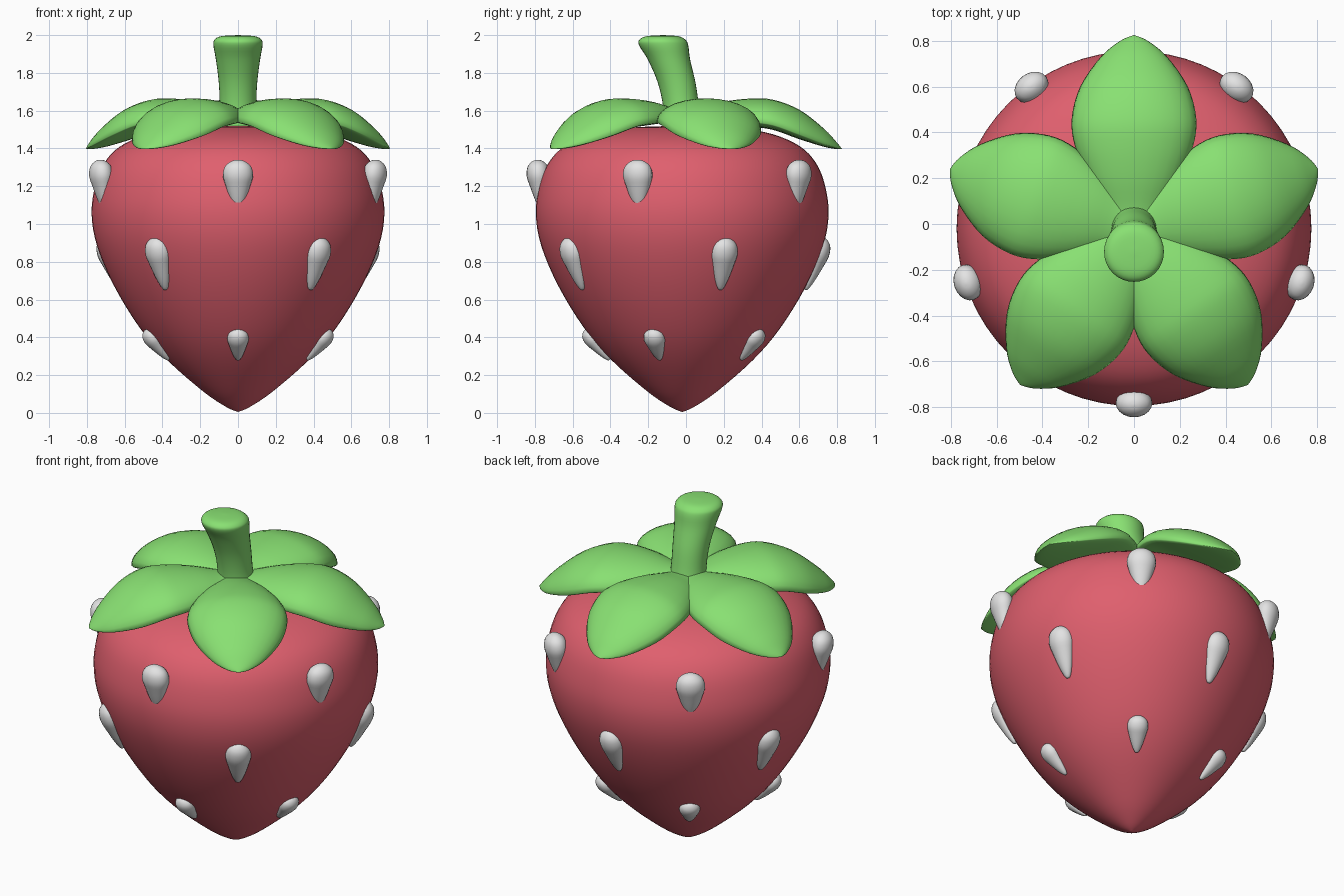
import bpy, bmesh
from math import sin, cos, pi, radians

cube = bpy.data.objects.get("Cube")
if cube:
    bpy.data.objects.remove(cube, do_unlink=True)


def material(name, rgb):
    m = bpy.data.materials.new(name)
    m.use_nodes = True
    m.diffuse_color = (*rgb, 1)
    m.node_tree.nodes["Principled BSDF"].inputs["Base Color"].default_value = (*rgb, 1)
    return m


RED = material("berry red", (0.74, 0.115, 0.155))
GREEN = material("leaf green", (0.25, 0.75, 0.17))
GREY = material("seed grey", (0.77, 0.77, 0.77))
CENTRE_Y = -0.02


def smooth_path(keys, steps):
    """Catmull-Rom resampling of a list of equal-length tuples."""
    out = []
    last = len(keys) - 1
    for i in range(last):
        a, b, c, d = (keys[max(0, min(last, i + k))] for k in (-1, 0, 1, 2))
        for s in range(steps):
            t = s / steps
            out.append(tuple(
                q + 0.5 * t * (r - p + t * (2*p - 5*q + 4*r - w + t * (3*(q - r) + w - p)))
                for p, q, r, w in zip(a, b, c, d)))
    out.append(keys[-1])
    return out


def loft(name, rings, mat):
    """Skin closed rings of points; the end rings may collapse to a point."""
    bm = bmesh.new()
    rows = [[bm.verts.new(p) for p in ring] for ring in rings]
    n = len(rows[0])
    for a, b in zip(rows, rows[1:]):
        for i in range(n):
            j = (i + 1) % n
            bm.faces.new((a[i], a[j], b[j], b[i]))
    bmesh.ops.remove_doubles(bm, verts=bm.verts, dist=0.0002)
    bmesh.ops.recalc_face_normals(bm, faces=bm.faces)
    for f in bm.faces:
        f.smooth = True
    mesh = bpy.data.meshes.new(name)
    bm.to_mesh(mesh)
    bm.free()
    mesh.materials.append(mat)
    ob = bpy.data.objects.new(name, mesh)
    bpy.context.collection.objects.link(ob)
    return ob


def oval(y, z, rx, ry, n):
    rx, ry = max(rx, 0), max(ry, 0)
    return [(rx * cos(2*pi*i/n), y + ry * sin(2*pi*i/n), z) for i in range(n)]


# Berry body: (height, radius)
body_keys = [(0.005, 0), (0.03, 0.06), (0.11, 0.18), (0.28, 0.375), (0.45, 0.52),
             (0.67, 0.655), (0.88, 0.745), (1.05, 0.775), (1.2, 0.757), (1.32, 0.71),
             (1.41, 0.625), (1.475, 0.48), (1.51, 0.28), (1.52, 0)]
body = loft("berry_body", [oval(0, z, r, r, 64) for z, r in smooth_path(body_keys, 4)], RED)
body.location.y = CENTRE_Y

# Stem: (y, z, half width, half depth), bent forward and flared at the top
stem_keys = [(-0.01, 1.5, 0.115, 0.11), (-0.025, 1.62, 0.098, 0.096),
             (-0.05, 1.75, 0.102, 0.1), (-0.09, 1.87, 0.117, 0.112),
             (-0.118, 1.945, 0.13, 0.13), (-0.125, 1.975, 0.125, 0.122),
             (-0.125, 1.994, 0.09, 0.085), (-0.12, 2.0, 0, 0)]
loft("stem", [oval(y, z, rx, ry, 32) for y, z, rx, ry in smooth_path(stem_keys, 4)], GREEN)

# Leaves: (reach, half width, edge height, crown height)
leaf_keys = [(-0.06, 0, 1.56, 1.56), (0, 0.08, 1.56, 1.6), (0.1, 0.13, 1.56, 1.62),
             (0.22, 0.2, 1.55, 1.648), (0.36, 0.258, 1.54, 1.664), (0.48, 0.272, 1.525, 1.658),
             (0.62, 0.235, 1.475, 1.605), (0.75, 0.145, 1.425, 1.505),
             (0.82, 0.06, 1.402, 1.43), (0.845, 0, 1.398, 1.398)]


def leaf_ring(reach, half, edge, crown, n=28):
    rise = max(crown - edge, 0)
    ring = []
    for i in range(n):
        a = 2 * pi * i / n
        lift = rise * sin(a) * (1 if sin(a) > 0 else 0.2)
        ring.append((max(half, 0) * cos(a), reach, edge + lift))
    return ring


for i in range(5):
    leaf = loft(f"leaf_{i + 1}", [leaf_ring(*k) for k in smooth_path(leaf_keys, 4)], GREEN)
    leaf.rotation_euler.z = radians(72 * i)
    leaf.location.y = CENTRE_Y

# Seeds: teardrops in three staggered rows of five
drop = smooth_path([(-1, 0), (-0.95, 0.2), (-0.6, 0.5), (0, 0.83), (0.4, 1),
                    (0.75, 0.85), (0.95, 0.42), (1, 0)], 3)
# (row, height, radius, first turn, tilt, half length, half width, half depth)
rows = [("upper", 1.205, 0.755, 0, 0.12, 0.136, 0.08, 0.062),
        ("middle", 0.79, 0.70, 36, 0.33, 0.147, 0.072, 0.06),
        ("lower", 0.36, 0.45, 0, 0.68, 0.103, 0.057, 0.045)]
for row, z, radius, turn, tilt, length, width, depth in rows:
    for i in range(5):
        a = radians(turn + 72 * i)
        seed = loft(f"{row}_seed_{i + 1}",
                    [oval(0, t * length, w * width, w * depth, 20) for t, w in drop], GREY)
        seed.location = (radius * sin(a), CENTRE_Y - radius * cos(a), z)
        seed.rotation_euler = (tilt, 0, a)
